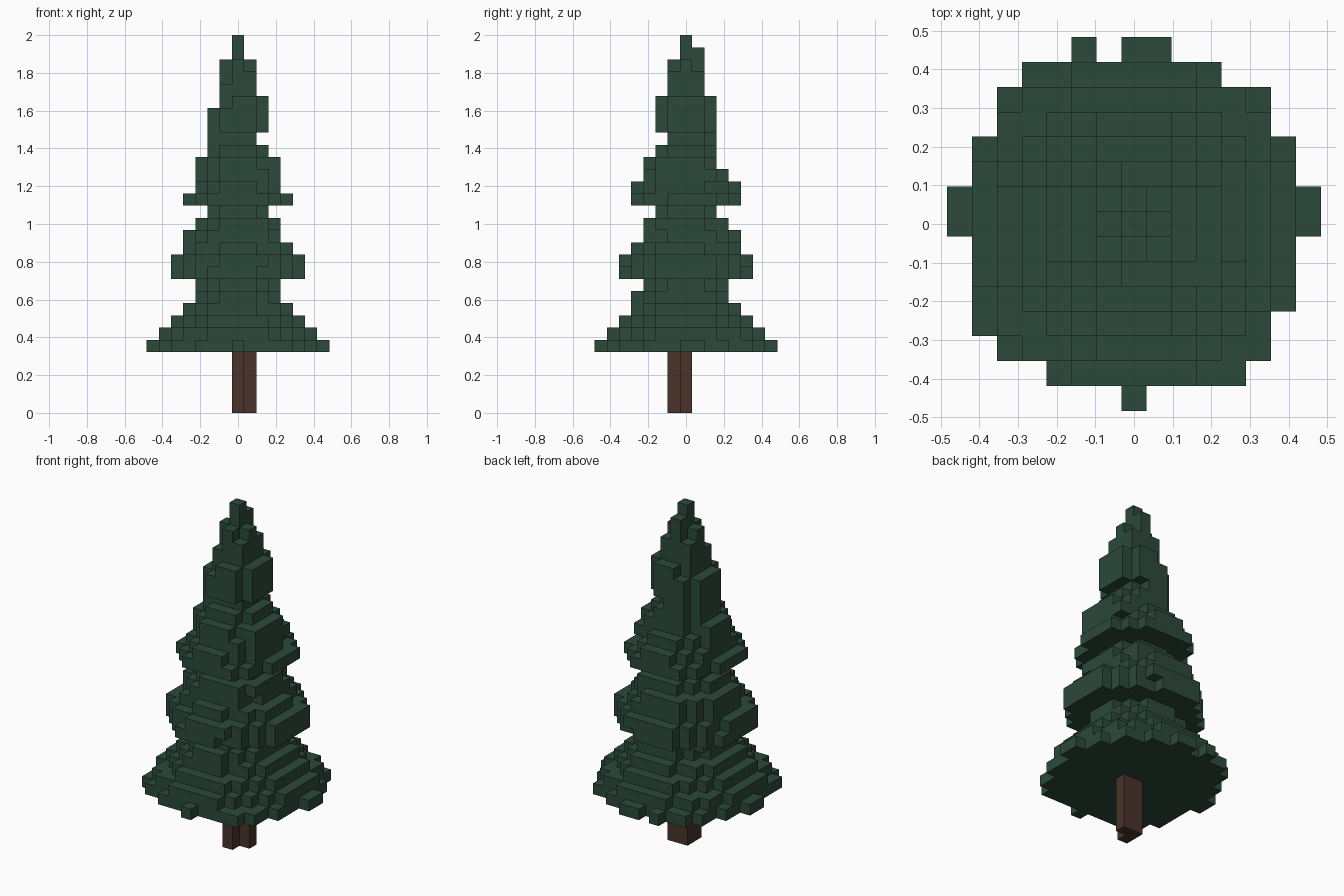
import bpy
import random
from mathutils import Vector

random.seed(4)
UNIT = 2 / 31          # edge length of one block
TRUNK_HEIGHT = 5       # blocks
TIP_LEVEL = 22         # tiers from here up are slimmer

default = bpy.data.objects.get("Cube")
if default:
    bpy.data.objects.remove(default, do_unlink=True)


def make_material(name, colour):
    mat = bpy.data.materials.new(name)
    mat.use_nodes = True
    mat.diffuse_color = colour
    mat.node_tree.nodes["Principled BSDF"].inputs["Base Color"].default_value = colour
    return mat


def shifted(cell, axis, step):
    moved = list(cell)
    moved[axis] += step
    return tuple(moved)


def build_blocks(name, cells, mat):
    """Skin a set of block cells with flat outer faces, merged into long bars."""
    verts, faces = [], []
    for axis in range(3):
        run = 1 if axis == 0 else 0            # bars run sideways
        cross = 3 - axis - run
        for side in (-1, 1):
            exposed = {c for c in cells if shifted(c, axis, side) not in cells}
            for cell in sorted(exposed):
                if shifted(cell, run, -1) in exposed:
                    continue
                length = 1
                while shifted(cell, run, length) in exposed:
                    length += 1
                corners = []
                for along, up in ((0, 0), (length, 0), (length, 1), (0, 1)):
                    p = Vector(cell) - Vector((0.5, 0.5, 0))
                    p[axis] += side > 0
                    p[run] += along
                    p[cross] += up
                    corners.append(p * UNIT)
                normal = (corners[1] - corners[0]).cross(corners[2] - corners[1])
                if normal[axis] * side < 0:
                    corners.reverse()
                start = len(verts)
                verts.extend(corners)
                faces.append(tuple(range(start, start + 4)))
    mesh = bpy.data.meshes.new(name)
    mesh.from_pydata(verts, [], faces)
    mesh.materials.append(mat)
    obj = bpy.data.objects.new(name, mesh)
    bpy.context.collection.objects.link(obj)


def ragged_layer(west, east, south, north, fullness):
    """Rounded layer of blocks with an uneven rim, reaching exactly the four extents."""
    layer = set()
    for x in range(-west, east + 1):
        for y in range(-south, north + 1):
            reach_x = (east if x > 0 else west) + fullness
            reach_y = (north if y > 0 else south) + fullness
            distance = ((x / reach_x) ** 2 + (y / reach_y) ** 2) ** 0.5
            wobble = random.uniform(-0.2, 0.2) / max(reach_x, reach_y)
            if x == 0 or y == 0 or distance <= 1 + wobble:
                layer.add((x, y))
    return layer


# Trunk: three columns in an L
bark = make_material("bark brown", (0.065, 0.032, 0.023, 1))
columns = ((0, 0), (1, 0), (0, -1))
build_blocks("trunk", {(x, y, z) for x, y in columns for z in range(TRUNK_HEIGHT)}, bark)

# Foliage skirt: the widest, lowest layer, as row spans from front to back
skirt_rows = ((0, 0), (-3, 4), (-5, 5), (-6, 5), (-6, 6), (-6, 6), (-6, 6), (-7, 7),
              (-7, 7), (-6, 6), (-6, 6), (-5, 5), (-5, 5), (-4, 3), (0, 1))
foliage = {(x, row - 7, TRUNK_HEIGHT)
           for row, (first, last) in enumerate(skirt_rows)
           for x in range(first, last + 1)}
foliage.add((-2, 7, TRUNK_HEIGHT))

# Foliage tiers: reach of every layer towards each side, from the bottom up
west_reach = "6543355443243332222111100"
east_reach = "6543355433243332122211100"
south_reach = "6544355433244332122211100"
north_reach = "6543355443244322222211110"
for level, digits in enumerate(zip(west_reach, east_reach, south_reach, north_reach)):
    fullness = 0.5 if level < TIP_LEVEL else 0.15
    layer = ragged_layer(*map(int, digits), fullness)
    foliage |= {(x, y, TRUNK_HEIGHT + 1 + level) for x, y in layer}

needles = make_material("needle green", (0.025, 0.067, 0.042, 1))
build_blocks("foliage", foliage, needles)
